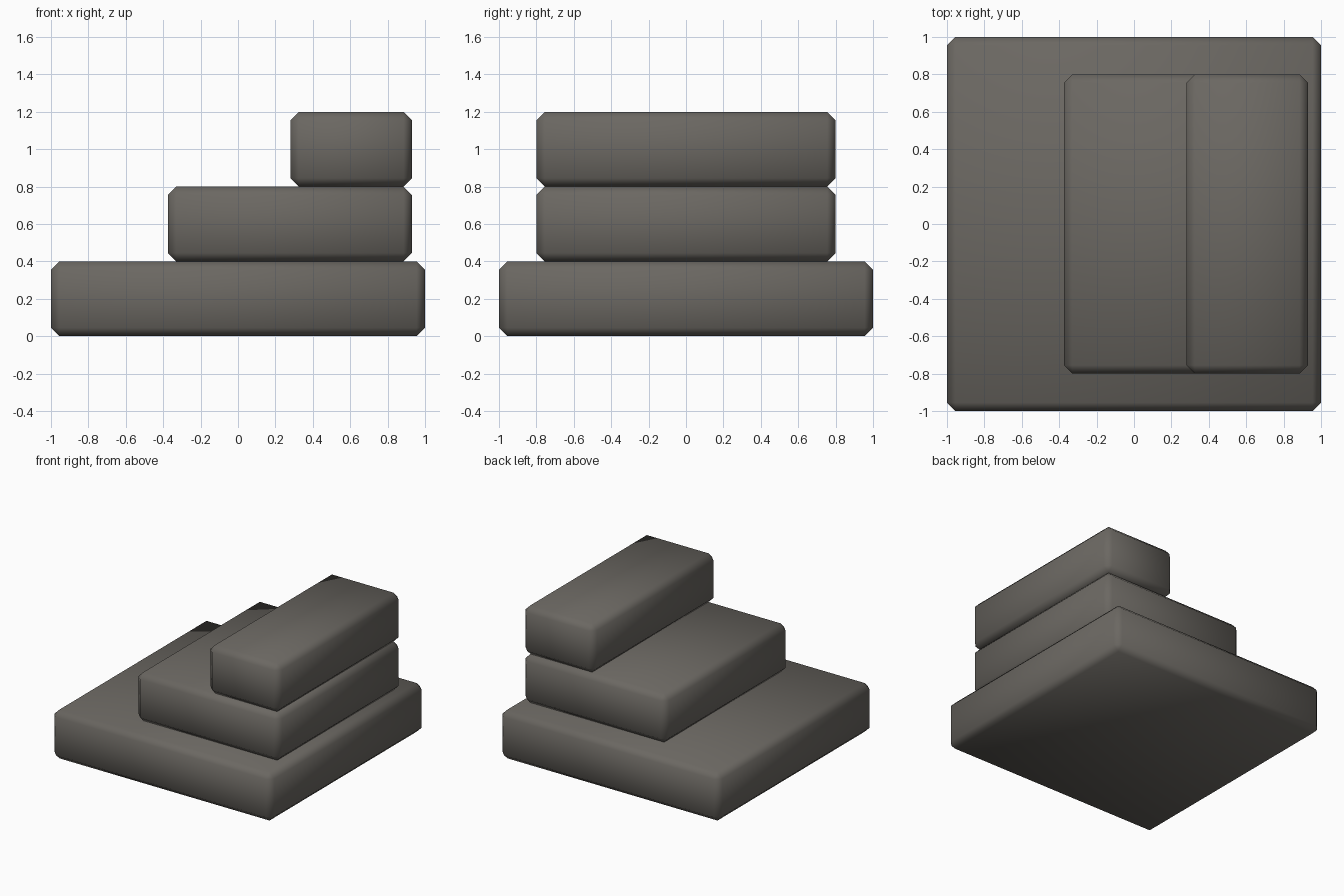
import bpy
import bmesh

if "Cube" in bpy.data.objects:
    bpy.data.objects.remove(bpy.data.objects["Cube"])

stone = bpy.data.materials.new("dark warm grey stone")
stone.diffuse_color = (0.147, 0.137, 0.122, 1)
stone.use_nodes = True
stone.node_tree.nodes["Principled BSDF"].inputs["Base Color"].default_value = stone.diffuse_color


def slab(name, x0, x1, half_y, z0, z1, chamfer=0.045):
    """Box with single-segment chamfered edges, smooth shaded."""
    bm = bmesh.new()
    bmesh.ops.create_cube(bm, size=1)
    for v in bm.verts:
        v.co.x = x1 if v.co.x > 0 else x0
        v.co.y = half_y if v.co.y > 0 else -half_y
        v.co.z = z1 if v.co.z > 0 else z0
    bmesh.ops.bevel(bm, geom=bm.edges[:], offset=chamfer, offset_type='OFFSET',
                    segments=1, affect='EDGES')
    for f in bm.faces:
        f.smooth = True
    mesh = bpy.data.meshes.new(name)
    bm.to_mesh(mesh)
    bm.free()
    mesh.materials.append(stone)
    obj = bpy.data.objects.new(name, mesh)
    bpy.context.collection.objects.link(obj)
    return obj


# Three stacked steps, the upper two flush on the right
slab("bottom_step", -1.0, 1.0, 1.0, 0.0, 0.4)
slab("middle_step", -0.375, 0.93, 0.8, 0.4, 0.8)
slab("top_step", 0.28, 0.93, 0.8, 0.8, 1.2)
